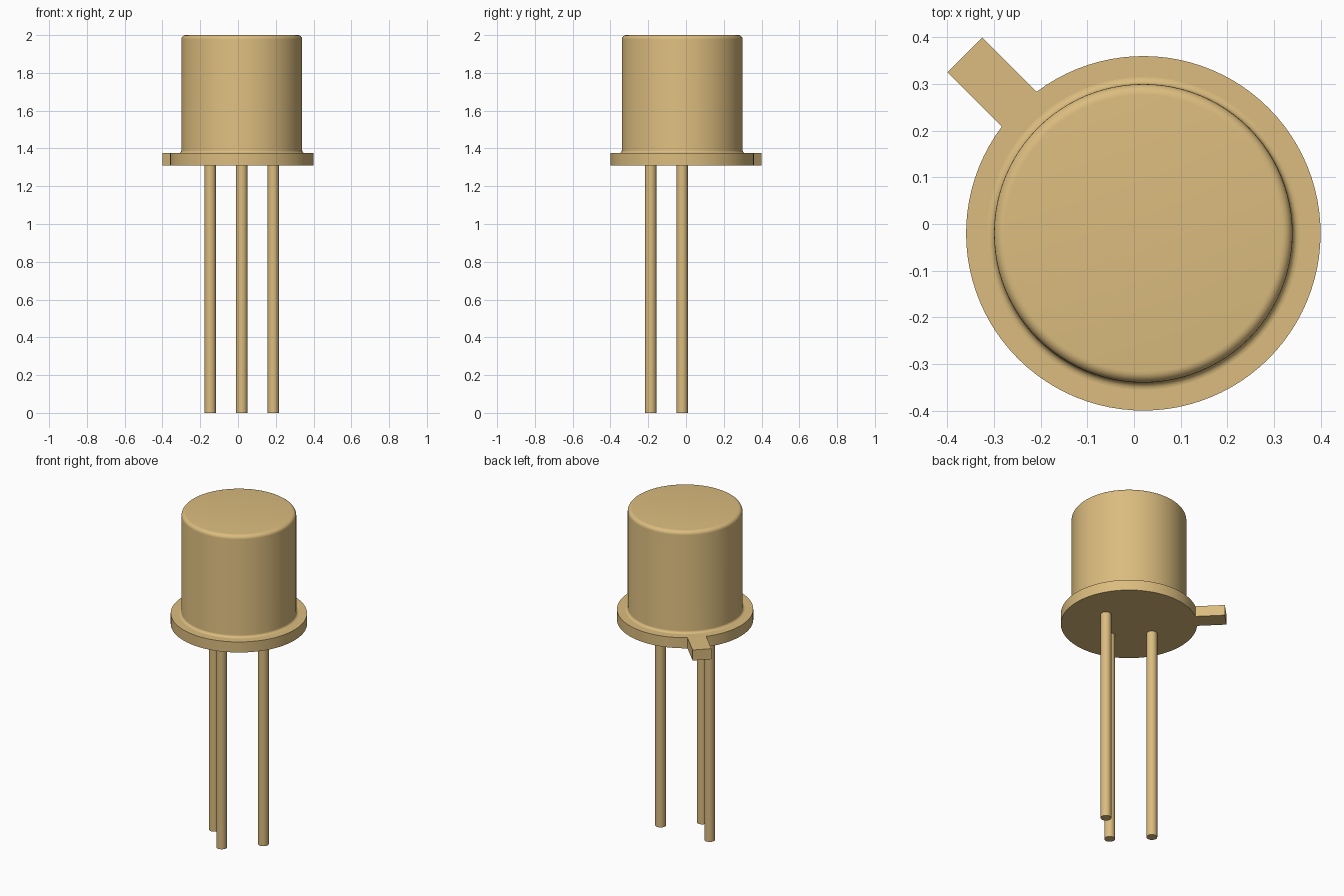
import bpy, bmesh
from math import sin, cos, pi, asin
from mathutils import Vector

cube = bpy.data.objects.get("Cube")
if cube:
    bpy.data.objects.remove(cube, do_unlink=True)

CENTRE = Vector((0.02, -0.02, 0))
FLANGE_BOTTOM, FLANGE_TOP, TOP = 1.31, 1.375, 2.0
FLANGE_R, CAN_R, LEAD_R = 0.38, 0.32, 0.03

gold = bpy.data.materials.new("gold metal")
gold.use_nodes = True
colour = (0.709, 0.504, 0.21, 1)
gold.diffuse_color = colour
gold.node_tree.nodes["Principled BSDF"].inputs["Base Color"].default_value = colour


def finish(name, bm, location):
    bmesh.ops.recalc_face_normals(bm, faces=bm.faces)
    mesh = bpy.data.meshes.new(name)
    bm.to_mesh(mesh)
    bm.free()
    mesh.materials.append(gold)
    obj = bpy.data.objects.new(name, mesh)
    obj.location = location
    bpy.context.collection.objects.link(obj)
    bpy.ops.object.select_all(action="DESELECT")
    obj.select_set(True)
    bpy.context.view_layer.objects.active = obj
    bpy.ops.object.shade_smooth_by_angle(angle=pi / 6)
    return obj


def arc(cx, cz, r, start, end, steps=6):
    angles = [start + (end - start) * i / steps for i in range(steps + 1)]
    return [(cx + r * cos(a), cz + r * sin(a)) for a in angles]


def lathe(name, profile, location, sides):
    bm = bmesh.new()
    rings = [[bm.verts.new((r * cos(2 * pi * i / sides), r * sin(2 * pi * i / sides), z))
              for i in range(sides)] for r, z in profile]
    for low, high in zip(rings, rings[1:]):
        for i in range(sides):
            j = (i + 1) % sides
            bm.faces.new((low[i], low[j], high[j], high[i]))
    bm.faces.new(rings[0])
    bm.faces.new(rings[-1])
    return finish(name, bm, location)


# Flange and its index tab, extruded from one outline
half_width, tab_reach, tab_angle = 0.053, 0.541, 3 * pi / 4
gap = asin(half_width / FLANGE_R)
outline = arc(0, 0, FLANGE_R, tab_angle + gap, tab_angle + 2 * pi - gap, 92)
along = Vector((cos(tab_angle), sin(tab_angle)))
across = Vector((-along.y, along.x))
outline += [along * tab_reach + across * s * half_width for s in (-1, 1)]
bm = bmesh.new()
face = bm.faces.new([bm.verts.new((p[0], p[1], FLANGE_BOTTOM)) for p in outline])
extruded = bmesh.ops.extrude_face_region(bm, geom=[face])
top_verts = [g for g in extruded["geom"] if isinstance(g, bmesh.types.BMVert)]
bmesh.ops.translate(bm, verts=top_verts, vec=(0, 0, FLANGE_TOP - FLANGE_BOTTOM))
finish("flange_with_tab", bm, CENTRE)

# Can with a flared foot and a rounded top rim
foot, rim = 0.015, 0.023
profile = [(CAN_R + foot, FLANGE_TOP - 0.01)]
profile += arc(CAN_R + foot, FLANGE_TOP + foot, foot, 1.5 * pi, pi)
profile += arc(CAN_R - rim, TOP - rim, rim, 0, pi / 2)
lathe("can", profile, CENTRE, 96)

# Three leads on a quarter-turn pitch
pitch = 0.167
for name, x, y in (("right_lead", -pitch, 0), ("front_lead", 0, -pitch), ("left_lead", pitch, 0)):
    lathe(name, [(LEAD_R, 0), (LEAD_R, FLANGE_BOTTOM + 0.02)], CENTRE + Vector((x, y, 0)), 32)
